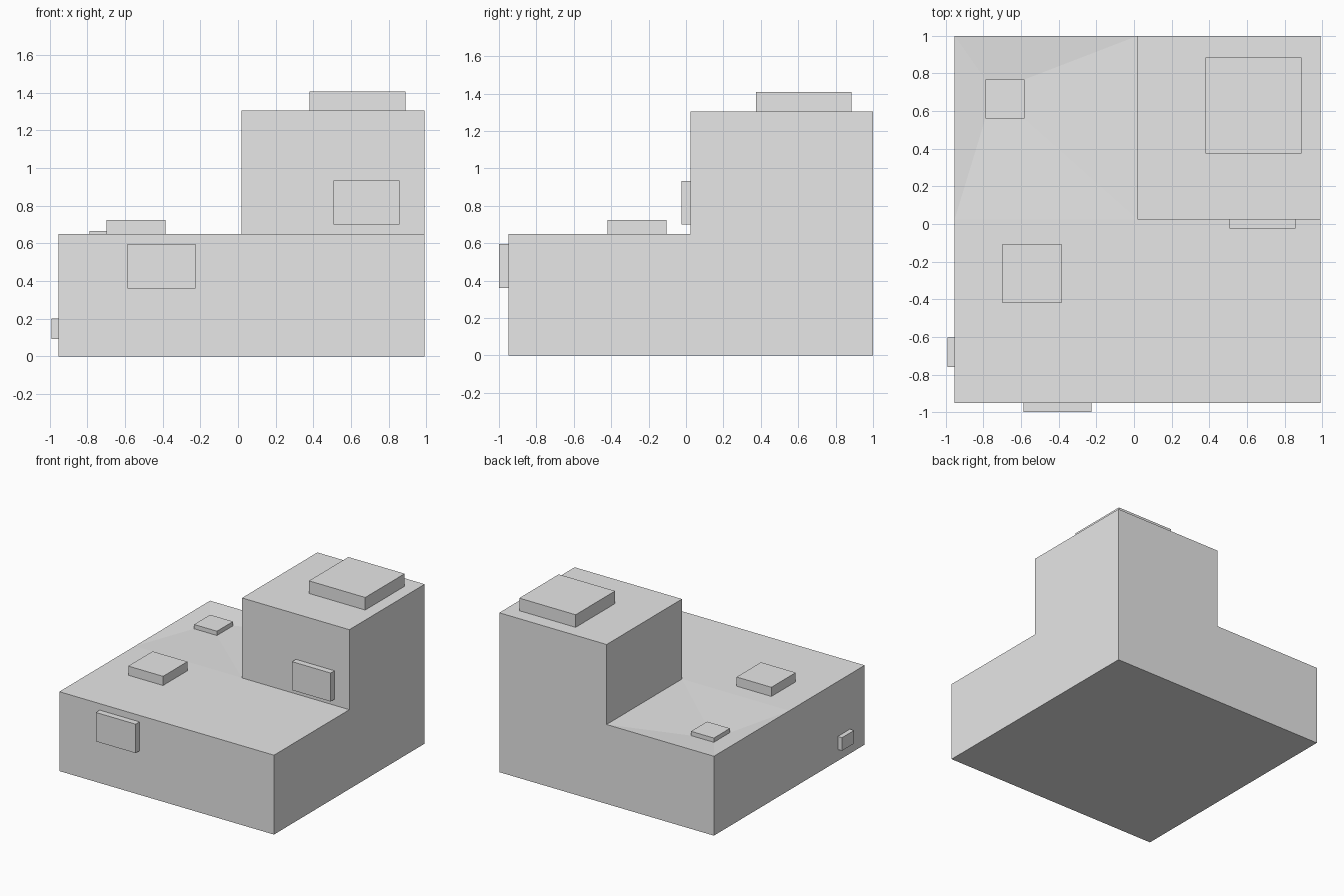
import bpy
import bmesh
from mathutils import Vector

if "Cube" in bpy.data.objects:
    bpy.data.objects.remove(bpy.data.objects["Cube"])

LEFT, RIGHT, FRONT, BACK = -0.953, 0.991, -0.95, 1.0
MID_X, MID_Y = 0.019, 0.025
STEP_Z, TOWER_Z = 0.65, 1.305

bm = bmesh.new()


def extrude_face(face):
    """Extrude one face in place and return the new cap."""
    return bmesh.ops.extrude_discrete_faces(bm, faces=[face])["faces"][0]


def find_face(normal, point):
    """Face with the given direction whose centre is nearest the point."""
    bm.normal_update()
    facing = [f for f in bm.faces if f.normal.dot(normal) > 0.99]
    return min(facing, key=lambda f: (f.calc_center_median() - point).length)


def raised_panel(normal, low, high, height, sink=0.0):
    """Inset a rectangle into a wall or roof, then push it outward."""
    normal, low, high = Vector(normal), Vector(low), Vector(high)
    cap = extrude_face(find_face(normal, (low + high) / 2))
    centre = cap.calc_center_median()
    for v in cap.verts:
        for axis in range(3):
            if abs(normal[axis]) < 0.5:
                v.co[axis] = low[axis] if v.co[axis] < centre[axis] else high[axis]
        v.co -= normal * sink
    cap = extrude_face(cap)
    for v in cap.verts:
        v.co += normal * height


# Lower block: four roof quarters with walls dropped to the ground
grid = [[bm.verts.new((x, y, STEP_Z)) for x in (LEFT, MID_X, RIGHT)]
        for y in (FRONT, MID_Y, BACK)]
quarters = [bm.faces.new((grid[j][i], grid[j][i + 1], grid[j + 1][i + 1], grid[j + 1][i]))
            for j in range(2) for i in range(2)]
rim = [e for e in bm.edges if e.is_boundary]
walls = bmesh.ops.extrude_edge_only(bm, edges=rim)["geom"]
for v in walls:
    if isinstance(v, bmesh.types.BMVert):
        v.co.z = 0.0
bmesh.ops.holes_fill(bm, edges=[e for e in bm.edges if e.is_boundary], sides=0)
bmesh.ops.recalc_face_normals(bm, faces=bm.faces[:])

# Tower on the back right quarter
tower_top = extrude_face(quarters[3])
for v in tower_top.verts:
    v.co.z = TOWER_Z
bmesh.ops.recalc_face_normals(bm, faces=bm.faces[:])

# Raised panels: tower roof, front roof, shallow-sunk back roof, and walls
UP, FORWARD, LEFTWARD = (0, 0, 1), (0, -1, 0), (-1, 0, 0)
raised_panel(UP, (0.38, 0.375, TOWER_Z), (0.89, 0.885, TOWER_Z), 0.103)
raised_panel(UP, (-0.70, -0.42, STEP_Z), (-0.385, -0.105, STEP_Z), 0.075)
raised_panel(UP, (-0.79, 0.56, STEP_Z), (-0.583, 0.768, STEP_Z), 0.035, sink=0.018)
raised_panel(FORWARD, (-0.587, FRONT, 0.36), (-0.227, FRONT, 0.597), 0.05)
raised_panel(FORWARD, (0.507, MID_Y, 0.70), (0.857, MID_Y, 0.933), 0.05)
raised_panel(LEFTWARD, (LEFT, -0.76, 0.093), (LEFT, -0.603, 0.20), 0.038)

bmesh.ops.recalc_face_normals(bm, faces=bm.faces[:])
mesh = bpy.data.meshes.new("stepped_block")
bm.to_mesh(mesh)
bm.free()

grey = bpy.data.materials.new("light_grey")
grey.diffuse_color = (0.8, 0.8, 0.8, 1.0)
grey.use_nodes = True
grey.node_tree.nodes["Principled BSDF"].inputs["Base Color"].default_value = grey.diffuse_color
mesh.materials.append(grey)
block = bpy.data.objects.new("stepped_block", mesh)
bpy.context.collection.objects.link(block)
